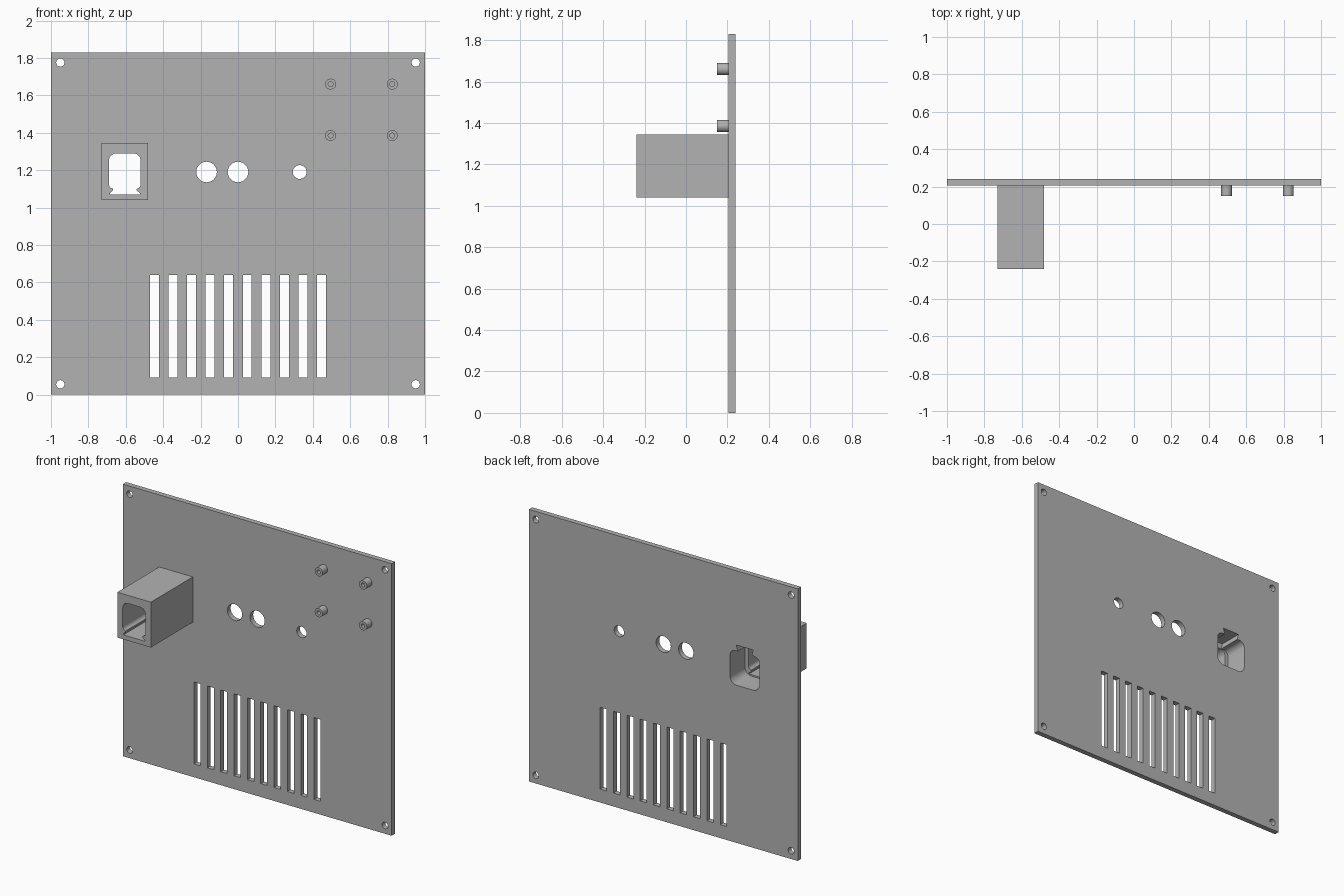
import bpy, bmesh, math

old = bpy.data.objects.get("Cube")
if old:
    bpy.data.objects.remove(old, do_unlink=True)

grey = bpy.data.materials.new("panel grey")
grey.use_nodes = True
COLOUR = (0.45, 0.45, 0.45, 1)
grey.diffuse_color = COLOUR
grey.node_tree.nodes["Principled BSDF"].inputs["Base Color"].default_value = COLOUR


def rect(x0, x1, z0, z1):
    return [(x0, z0), (x1, z0), (x1, z1), (x0, z1)]


def arc(cx, cz, r, start, end, n):
    return [(cx + r * math.cos(math.radians(start + (end - start) * i / n)),
             cz + r * math.sin(math.radians(start + (end - start) * i / n)))
            for i in range(n + 1)]


def circle(cx, cz, r, n=32):
    return arc(cx, cz, r, 0, 360, n)[:-1]


def mirrored(half, cx):
    """Close a right-hand half outline by mirroring it about x = cx."""
    return ([(cx + x, z) for x, z in half]
            + [(cx - x, z) for x, z in reversed(half)])


def slab(name, loops, y0, y1):
    """Extrude an outline with holes (x, z loops) from y0 to y1."""
    curve = bpy.data.curves.new(name, 'CURVE')
    curve.dimensions = '2D'
    curve.fill_mode = 'BOTH'
    curve.extrude = (y1 - y0) / 2
    for loop in loops:
        spline = curve.splines.new('POLY')
        spline.points.add(len(loop) - 1)
        for point, (x, z) in zip(spline.points, loop):
            point.co = (x, z, 0, 1)
        spline.use_cyclic_u = True
    obj = bpy.data.objects.new(name, curve)
    bpy.context.collection.objects.link(obj)
    obj.location.y = (y0 + y1) / 2
    obj.rotation_euler.x = math.pi / 2
    bpy.ops.object.select_all(action='DESELECT')
    obj.select_set(True)
    bpy.context.view_layer.objects.active = obj
    bpy.ops.object.convert(target='MESH')
    obj = bpy.context.object
    bm = bmesh.new()
    bm.from_mesh(obj.data)
    bmesh.ops.remove_doubles(bm, verts=bm.verts, dist=0.0001)
    bmesh.ops.recalc_face_normals(bm, faces=bm.faces)
    bm.to_mesh(obj.data)
    bm.free()
    obj.data.materials.clear()
    obj.data.materials.append(grey)
    bpy.ops.object.shade_smooth_by_angle()
    return obj


# Socket openings: the front one has its key tab below, the rear one above
SOCKET_X = -0.605
front_opening = mirrored(
    [(0.08, 1.07), (0.08, 1.078), (0.062, 1.092)]
    + arc(0.06, 1.125, 0.025, -80, 0, 5)
    + arc(0.045, 1.25, 0.04, 0, 90, 6), SOCKET_X)
rear_opening = mirrored(
    arc(0.06, 1.11, 0.05, -90, 0, 8)
    + arc(0.07, 1.25, 0.04, 0, 90, 6)
    + [(0.052, 1.29), (0.062, 1.33)], SOCKET_X)

# Back panel with screw holes, round ports and vent slots
holes = [circle(x, z, 0.022) for x in (-0.95, 0.95) for z in (0.055, 1.775)]
holes += [circle(x, 1.19, r) for x, r in ((-0.168, 0.055), (0, 0.055), (0.33, 0.037))]
for i in range(10):
    x = -0.447 + i * 0.0993
    holes.append(rect(x - 0.024, x + 0.024, 0.09, 0.64))
slab("panel", [rect(-1, 1, 0, 1.83), rear_opening] + holes, 0.205, 0.24)

# Socket housing: narrow front tunnel and wider rear pocket
shell = rect(-0.73, -0.48, 1.04, 1.345)
slab("socket_housing_front", [shell, front_opening], -0.24, 0.08)
slab("socket_housing_rear", [shell, rear_opening], 0.08, 0.205)

# Hollow standoffs
for x in (0.495, 0.825):
    for z in (1.385, 1.66):
        slab("standoff", [circle(x, z, 0.029), circle(x, z, 0.013)], 0.15, 0.205)
